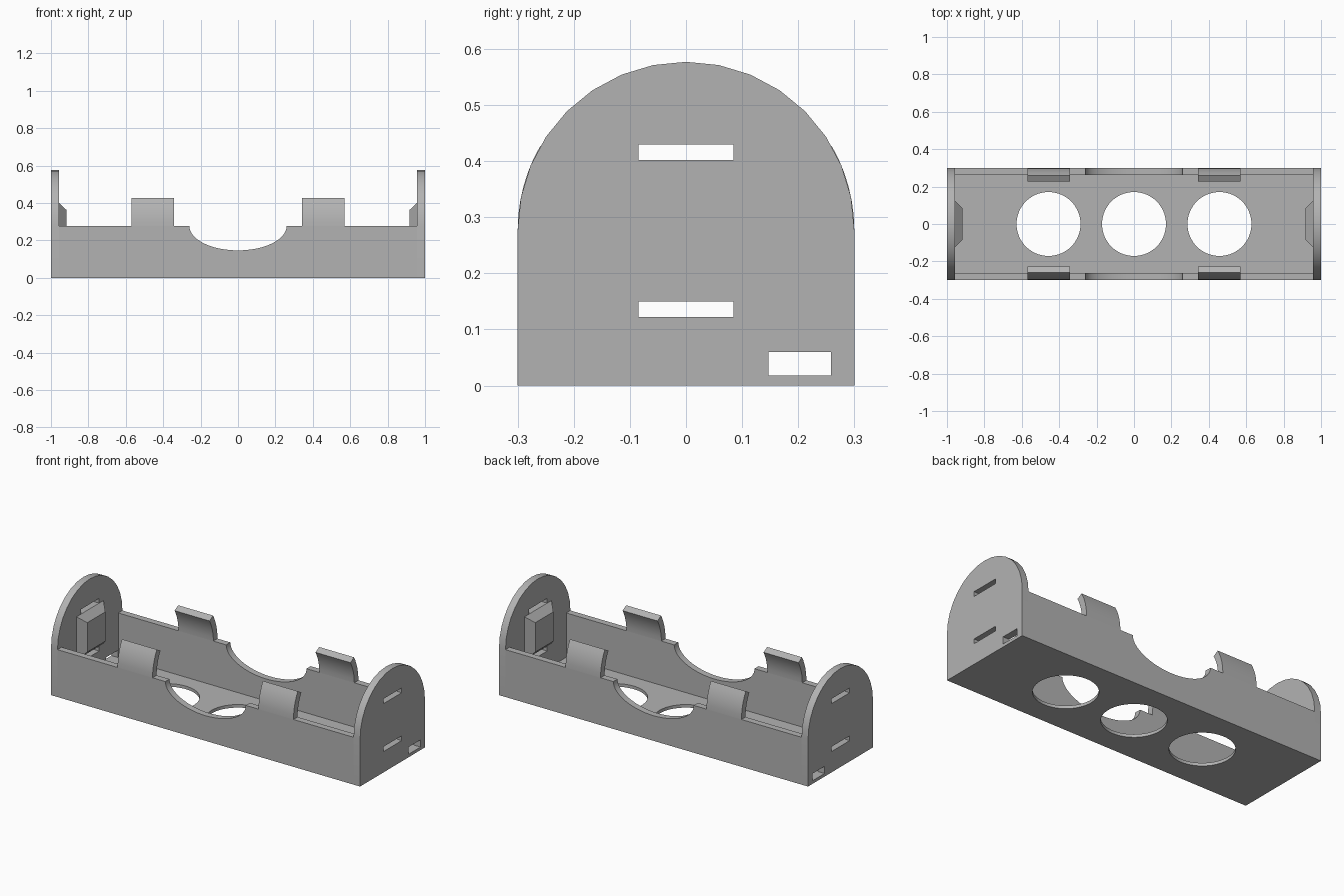
import bpy, bmesh
from math import sin, cos, pi, radians

if "Cube" in bpy.data.objects:
    bpy.data.objects.remove(bpy.data.objects["Cube"], do_unlink=True)

grey = bpy.data.materials.new("grey plastic")
grey.use_nodes = True
grey.diffuse_color = (0.45, 0.45, 0.45, 1)
grey.node_tree.nodes["Principled BSDF"].inputs["Base Color"].default_value = grey.diffuse_color

R, T = 0.3, 0.038        # outer radius, wall thickness
AXIS = 0.277             # height of the walls and of the cell axis
INNER = R - T
END = 0.958              # inner face of the end plates
FLOOR = 0.018


def arc(cx, cy, rx, ry, start, stop, n):
    angles = [radians(start + (stop - start) * i / n) for i in range(n + 1)]
    return [(cx + rx * cos(a), cy + ry * sin(a)) for a in angles]


def rect(a0, a1, b0, b1):
    return [(a0, b0), (a1, b0), (a1, b1), (a0, b1)]


def prism(name, points, axis, lo, hi):
    """Extrude a 2D outline along an axis, from lo to hi."""
    def place(p, d):
        return {"x": (d, *p), "y": (p[0], d, p[1]), "z": (*p, d)}[axis]
    bm = bmesh.new()
    low = [bm.verts.new(place(p, lo)) for p in points]
    high = [bm.verts.new(place(p, hi)) for p in points]
    bm.faces.new(low)
    bm.faces.new(high)
    for i in range(len(points)):
        j = (i + 1) % len(points)
        bm.faces.new((low[i], low[j], high[j], high[i]))
    return finish(name, bm)


def finish(name, bm):
    bmesh.ops.recalc_face_normals(bm, faces=bm.faces)
    mesh = bpy.data.meshes.new(name)
    bm.to_mesh(mesh)
    bm.free()
    mesh.materials.append(grey)
    ob = bpy.data.objects.new(name, mesh)
    bpy.context.collection.objects.link(ob)
    return ob


def activate(ob):
    bpy.ops.object.select_all(action="DESELECT")
    ob.select_set(True)
    bpy.context.view_layer.objects.active = ob


def cut(ob, cutters):
    activate(ob)
    for cutter in cutters:
        mod = ob.modifiers.new("cut", "BOOLEAN")
        mod.operation, mod.solver, mod.object = "DIFFERENCE", "EXACT", cutter
        bpy.ops.object.modifier_apply(modifier=mod.name)
        bpy.data.objects.remove(cutter, do_unlink=True)


def smooth(ob):
    activate(ob)
    bpy.ops.object.shade_smooth_by_angle(angle=radians(30))


# Floor with three round openings
floor = prism("floor", rect(-END, END, -INNER, INNER), "z", 0, FLOOR)
cut(floor, [prism("hole_cutter", arc(x, 0, 0.171, 0.171, 0, 360, 64)[:-1], "z", -0.1, 0.1)
            for x in (-0.457, 0, 0.457)])
smooth(floor)

# Side walls with a finger scoop, and two curved clips on each
wall_outline = ([(-END, 0), (END, 0), (END, AXIS)]
                + arc(0, AXIS, 0.26, 0.13, 0, -180, 32) + [(-END, AXIS)])
for side, s in (("front", -1), ("back", 1)):
    smooth(prism(side + "_wall", wall_outline, "y", s * INNER, s * R))
    section = arc(0, AXIS, R, R, 0, 30, 6) + arc(0, AXIS, INNER, INNER, 30, 0, 6)
    section = [(s * y, z) for y, z in section]
    for hand, x in (("right", -0.456), ("left", 0.456)):
        smooth(prism(f"{side}_{hand}_clip", section, "x", x - 0.113, x + 0.113))

# Rounded end plates with contact slots and a wire opening
plate_outline = [(-R, 0), (R, 0)] + arc(0, AXIS, R, R, 0, 180, 16)
openings = [rect(-0.085, 0.085, 0.122, 0.15),
            rect(-0.085, 0.085, 0.402, 0.43),
            rect(0.147, 0.258, FLOOR, 0.06)]
for hand, s in (("right", -1), ("left", 1)):
    plate = prism(hand + "_end_plate", plate_outline, "x", s * END, s)
    cut(plate, [prism("slot_cutter", o, "x", s * 0.9, s * 1.1) for o in openings])
    smooth(plate)

    # Bevelled contact pad on the inner face
    bm = bmesh.new()
    base, tip = ([bm.verts.new((s * x, y, AXIS + z)) for y, z in rect(-w, w, -h, h)]
                 for x, w, h in ((END, 0.125, 0.125), (0.917, 0.083, 0.086)))
    bm.faces.new(base)
    bm.faces.new(tip)
    for i in range(4):
        j = (i + 1) % 4
        bm.faces.new((base[i], base[j], tip[j], tip[i]))
    finish(hand + "_contact_pad", bm)
